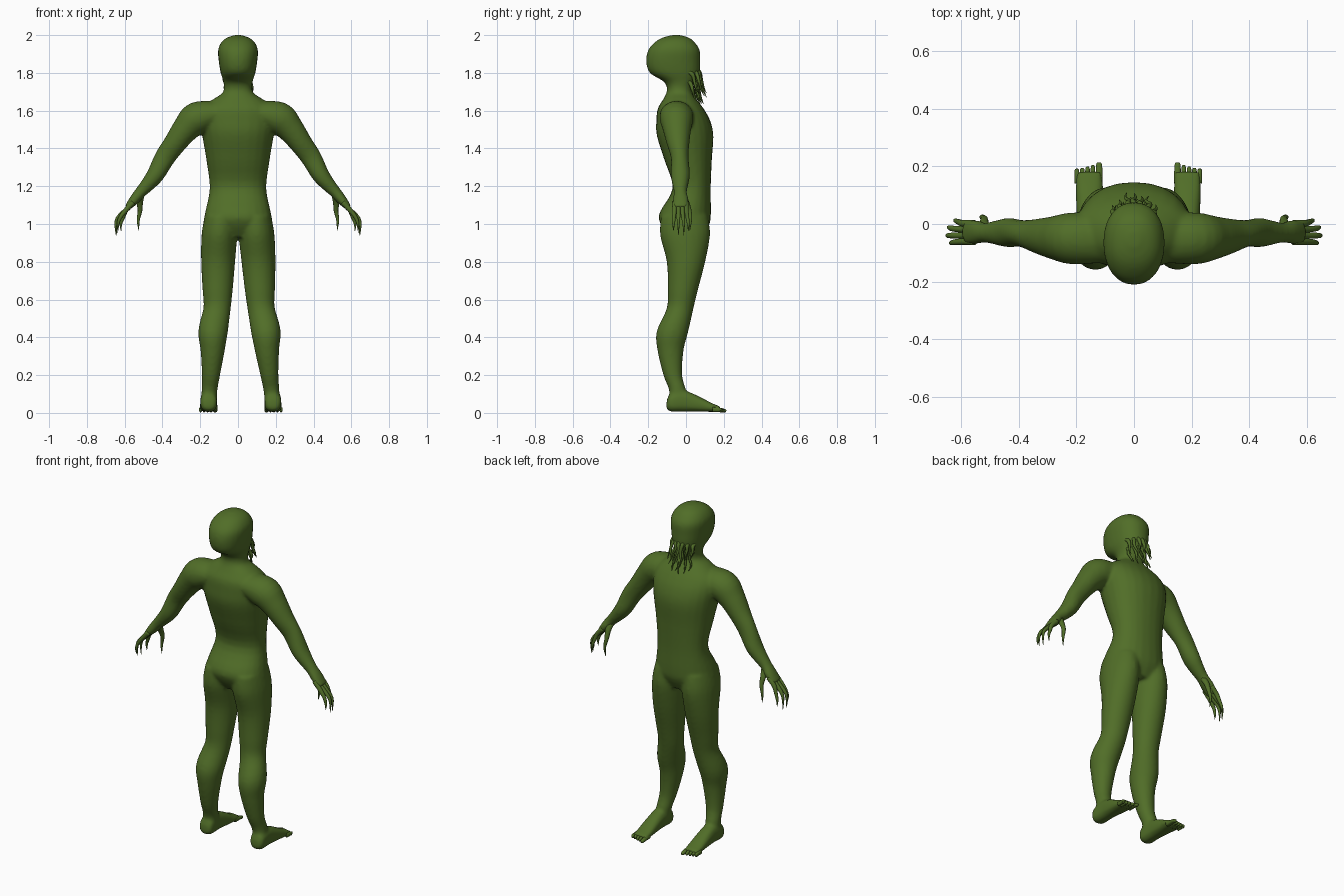
import bpy, bmesh, math, random
from mathutils import Vector

random.seed(4)
skin = bpy.data.materials.new("moss green skin")
skin.diffuse_color = (0.082, 0.155, 0.021, 1)


def smooth_path(rows, steps):
    """Catmull-Rom resampling of rows of numbers."""
    out = []
    for i in range(len(rows) - 1):
        a, b = rows[max(i - 1, 0)], rows[i]
        c, d = rows[i + 1], rows[min(i + 2, len(rows) - 1)]
        for s in range(steps):
            t = s / steps
            out.append([0.5 * (2 * q + (r - p) * t + (2 * p - 5 * q + 4 * r - w) * t * t
                               + (3 * q - p - 3 * r + w) * t ** 3)
                        for p, q, r, w in zip(a, b, c, d)])
    return out + [list(rows[-1])]


def loft(bm, rows, ref=(0, 1, 0), sides=24, power=2.0, steps=4):
    """Closed tube; rows are x, y, z, radius across, radius along ref."""
    pts = smooth_path(rows, steps)
    cs = [Vector(p[:3]) for p in pts]
    v = Vector(ref)
    rings = []
    for i, p in enumerate(pts):
        tangent = cs[min(i + 1, len(cs) - 1)] - cs[max(i - 1, 0)]
        u = v.cross(tangent).normalized()
        ring = []
        for k in range(sides):
            a = 2 * math.pi * k / sides
            c, s = math.cos(a), math.sin(a)
            c = math.copysign(abs(c) ** (2 / power), c)
            s = math.copysign(abs(s) ** (2 / power), s)
            ring.append(bm.verts.new(cs[i] + u * c * max(p[3], .001) + v * s * max(p[4], .001)))
        rings.append(ring)
    for r0, r1 in zip(rings, rings[1:]):
        for k in range(sides):
            j = (k + 1) % sides
            bm.faces.new((r0[k], r0[j], r1[j], r1[k]))
    bm.faces.new(rings[0][::-1])
    bm.faces.new(rings[-1])


def finish(bm, name, voxel=None):
    bmesh.ops.recalc_face_normals(bm, faces=bm.faces[:])
    for f in bm.faces:
        f.smooth = True
    me = bpy.data.meshes.new(name)
    bm.to_mesh(me)
    bm.free()
    me.materials.append(skin)
    ob = bpy.data.objects.new(name, me)
    bpy.context.collection.objects.link(ob)
    if voxel:
        m = ob.modifiers.new("fuse", 'REMESH')
        m.mode, m.voxel_size, m.use_smooth_shade = 'VOXEL', voxel, True
        m = ob.modifiers.new("soften", 'SMOOTH')
        m.factor, m.iterations = 0.5, 8
    return ob


body = bmesh.new()

# torso, neck and head: z, centre y, half width, half depth
trunk = [(.93, 0, .12, .09), (1.0, -.005, .178, .13), (1.06, -.004, .174, .136),
         (1.19, .03, .150, .101), (1.34, .011, .168, .126), (1.47, -.005, .19, .15),
         (1.55, -.015, .2, .142), (1.61, -.028, .19, .122), (1.655, -.032, .14, .092),
         (1.69, -.035, .086, .07), (1.72, -.034, .074, .067), (1.755, -.035, .078, .084),
         (1.80, -.060, .092, .132), (1.86, -.068, .102, .143), (1.92, -.064, .106, .137),
         (1.96, -.06, .09, .108), (1.985, -.055, .062, .074), (2.0, -.052, .02, .025)]
loft(body, [(0, cy, z, rx, ry) for z, cy, rx, ry in trunk], power=2.2)

# legs: z, centre x, centre y, half width, half depth
leg = [(1.04, .09, -.008, .085, .125), (.94, .099, -.005, .094, .132), (.8, .107, 0, .09, .102),
       (.65, .112, -.017, .08, .08), (.55, .117, -.032, .072, .071), (.43, .140, -.072, .078, .084),
       (.33, .144, -.082, .064, .069), (.2, .155, -.070, .048, .05), (.12, .164, -.045, .042, .045),
       (.05, .168, -.045, .042, .045)]
# feet: y, centre z, half height, half width
foot = [(-.103, .05, .022, .025), (-.085, .05, .044, .042), (-.04, .06, .054, .044),
        (0, .060, .054, .043), (.075, .043, .038, .046), (.13, .029, .024, .048),
        (.18, .020, .014, .046)]
# arms: x, y, z, half thickness, half depth
arm = [(.11, -.05, 1.585, .065, .085), (.215, -.05, 1.56, .088, .09), (.275, -.048, 1.505, .073, .076),
       (.335, -.042, 1.425, .06, .06), (.387, -.033, 1.352, .055, .047), (.436, -.03, 1.262, .047, .051),
       (.48, -.03, 1.207, .038, .042), (.517, -.03, 1.167, .031, .035), (.55, -.028, 1.127, .027, .043),
       (.587, -.03, 1.085, .016, .042)]

for side in (-1, 1):
    # the stance leans a little to +x towards the feet
    lean = lambda z: .015 * max(0, 1 - z / .9)
    loft(body, [(side * x + lean(z), y, z, rx, ry) for z, x, y, rx, ry in leg])
    fx = side * .17 + .015
    loft(body, [(fx, y, z, rz, rx) for y, z, rz, rx in foot], ref=(1, 0, 0), power=2.6)
    loft(body, [(side * x, y, z, a, b) for x, y, z, a, b in arm])
finish(body, "body", .009)

for side, label in ((-1, "left"), (1, "right")):
    # toes, big toe on the inside
    toes = bmesh.new()
    for i in range(5):
        x = side * (.136 + i * .0185 + (.003 if i else 0)) + .015
        r, end = (.012, .212) if i == 0 else (.0085, .208 - i * .005)
        loft(toes, [(x, .14, .018, .013, r), (x, .18, .016, .011, r),
                    (x, end - .006, .011, .009, r * .85), (x, end, .009, .005, r * .5)],
             ref=(1, 0, 0), sides=10, power=2.5)
    finish(toes, label + " toes")
    # clawed fingers and thumb
    hand = bmesh.new()
    tips = [(.62, .012, .962), (.642, -.012, .94), (.647, -.04, .942), (.635, -.066, .965)]
    for i, (x, y, z) in enumerate(tips):
        y0 = .002 - i * .021
        path = [(.555, y0, 1.115, .014, .013), (.592, y0, 1.075, .013, .012),
                (x - .012, (y0 + y) / 2, 1.035, .010, .010), (x, y, 1.0, .007, .007),
                (x - .001, y, z, .001, .001)]
        loft(hand, [(side * p[0],) + p[1:] for p in path], sides=10)
    thumb = [(.515, -.02, 1.155, .02, .02), (.52, .002, 1.115, .017, .016),
             (.519, .018, 1.07, .012, .012), (.528, .024, 1.02, .008, .008), (.525, .02, .965, .001, .001)]
    loft(hand, [(side * p[0],) + p[1:] for p in thumb], sides=10)
    finish(hand, label + " fingers")

# hanging face tendrils in two rows
beard = bmesh.new()
for row, count in ((0, 7), (1, 6)):
    for i in range(count):
        t = 2 * i / (count - 1) - 1
        x = t * (.066 - row * .012)
        y = .058 - .035 * t * t - row * .012
        z = 1.825 - row * .045 - .015 * t * t
        drop = random.uniform(.12, .17) - .04 * abs(t)
        out = random.uniform(.035, .05)
        sway = random.uniform(-.012, .012)
        loft(beard, [(x, y - .02, z, .012, .012), (x * 1.05, y + .012, z - .02, .011, .011),
                     (x * 1.1 + sway, y + out * .55, z - drop * .45, .008, .008),
                     (x * 1.1 - sway, y + out * .8, z - drop * .75, .005, .005),
                     (x * 1.15, y + out * 1.15, z - drop, .001, .001)], ref=(1, 0, 0), sides=8)
finish(beard, "face tendrils")
